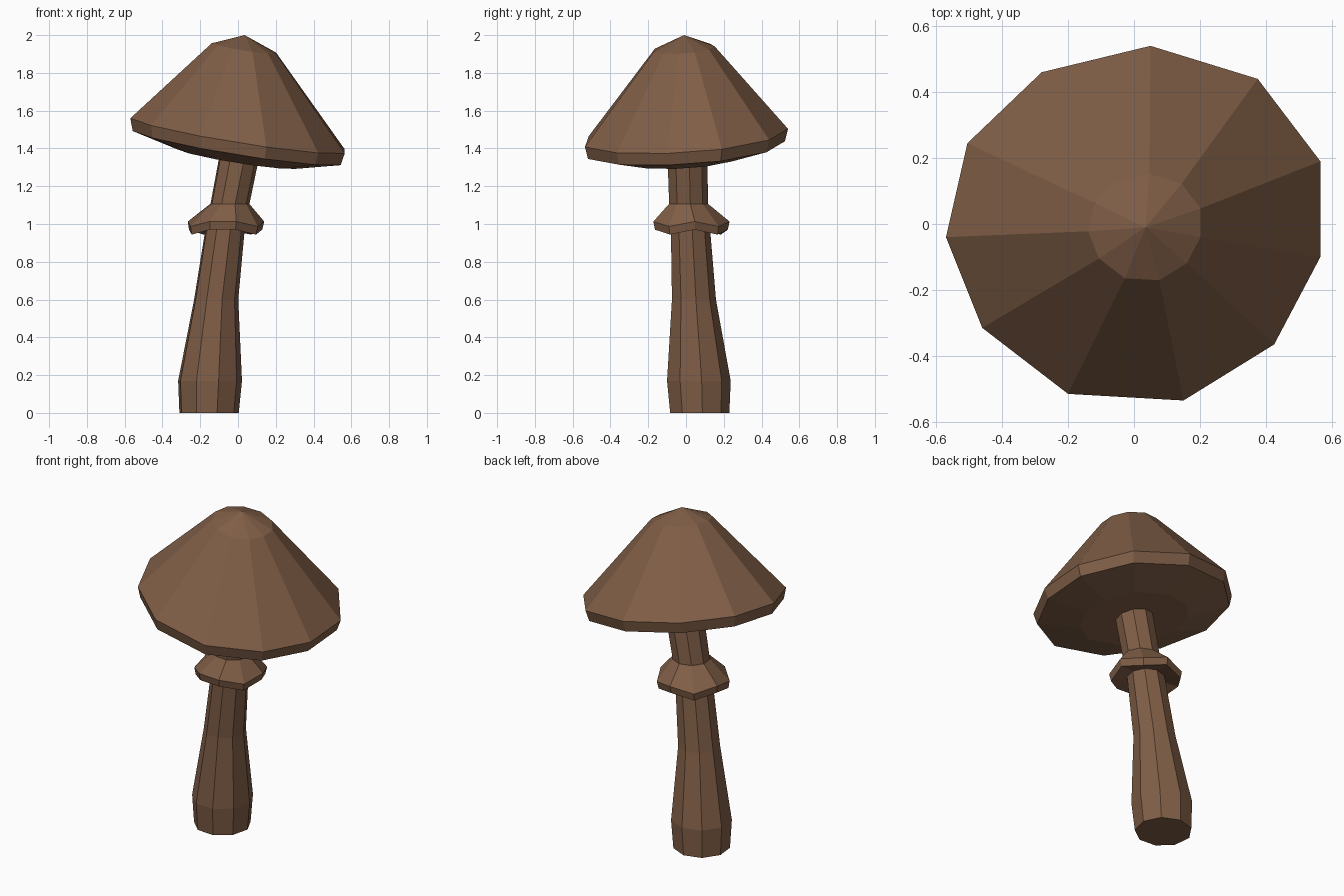
import bpy
import bmesh
from math import cos, sin, radians, tau

default_cube = bpy.data.objects.get("Cube")
if default_cube:
    bpy.data.objects.remove(default_cube, do_unlink=True)

# One brown for the whole mushroom
BROWN = (0.215, 0.112, 0.062, 1.0)
brown = bpy.data.materials.new("mushroom brown")
brown.use_nodes = True
brown.diffuse_color = BROWN
brown.node_tree.nodes["Principled BSDF"].inputs["Base Color"].default_value = BROWN


def circle(sides, start):
    """Unit polygon whose first corner is at the given angle in degrees."""
    angles = [radians(start) + tau * i / sides for i in range(sides)]
    return [(cos(a), sin(a)) for a in angles]


def loft(name, outline, rings, slope=(0, 0), wave=None):
    """Join scaled copies of an outline; each ring is (x, y, z, scale).

    Slope tilts every ring, wave lifts and drops alternate corners of a ring,
    and a ring of scale 0 becomes a single tip.
    """
    wave = wave or [0] * len(rings)
    bm = bmesh.new()
    loops = []
    for (cx, cy, cz, scale), lift in zip(rings, wave):
        if scale == 0:
            loops.append([bm.verts.new((cx, cy, cz))])
            continue
        loop = []
        for i, (u, v) in enumerate(outline):
            dx, dy = u * scale, v * scale
            z = cz + slope[0] * dx + slope[1] * dy + lift * (-1) ** i
            loop.append(bm.verts.new((cx + dx, cy + dy, z)))
        loops.append(loop)

    count = len(outline)
    for low, high in zip(loops, loops[1:]):
        for i in range(count):
            j = (i + 1) % count
            if len(high) == 1:
                bm.faces.new((low[i], low[j], high[0]))
            else:
                bm.faces.new((low[i], low[j], high[j], high[i]))
    for end in (loops[0], loops[-1]):
        if len(end) > 1:
            bm.faces.new(end)
    bmesh.ops.recalc_face_normals(bm, faces=bm.faces[:])

    mesh = bpy.data.meshes.new(name)
    bm.to_mesh(mesh)
    bm.free()
    mesh.materials.append(brown)
    obj = bpy.data.objects.new(name, mesh)
    bpy.context.collection.objects.link(obj)
    return obj


# Leaning stem with a swollen foot
stem_outline = circle(9, -74)
loft("stem", stem_outline, [
    (-0.155, 0.07, 0, 0.16),
    (-0.15, 0.065, 0.17, 0.172),
    (-0.117, 0.04, 0.6, 0.119),
    (-0.07, 0.022, 0.97, 0.106),
    (-0.045, 0.012, 1.1, 0.105),
    (0.01, 0.005, 1.38, 0.108),
])

# Flared skirt around the stem with a wavy hem
loft("skirt", stem_outline, [
    (-0.07, 0.022, 0.98, 0.1),
    (-0.068, 0.025, 0.957, 0.197),
    (-0.066, 0.025, 1.0, 0.206),
    (-0.045, 0.012, 1.105, 0.107),
], wave=[0, 0.013, 0.013, 0])

# Uneven eleven-sided cap, tilted and bulging underneath
cap_outline = [
    (0.04, 0.54), (-0.29, 0.46), (-0.515, 0.245), (-0.58, -0.04),
    (-0.47, -0.315), (-0.21, -0.515), (0.14, -0.535), (0.415, -0.365),
    (0.555, -0.1), (0.555, 0.19), (0.365, 0.44),
]
loft("cap", cap_outline, [
    (0, 0, 1.345, 0.55),
    (0.005, 0, 1.405, 0.97),
    (0.01, 0, 1.47, 1),
    (0.035, -0.01, 1.93, 0.3),
    (0.035, -0.01, 2.0, 0),
], slope=(-0.16, 0.075))
